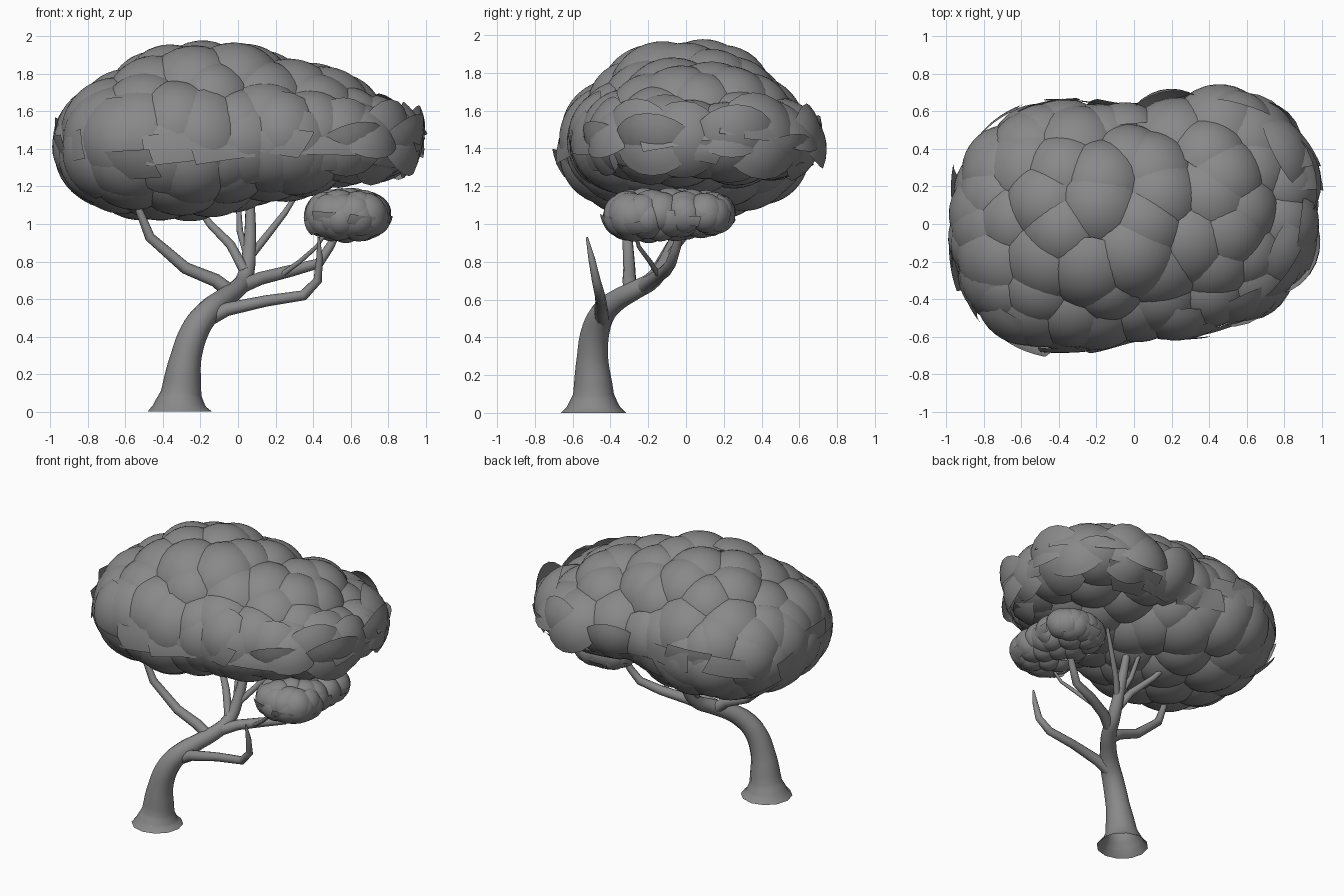
import bpy, bmesh, math, random
from mathutils import Vector

if "Cube" in bpy.data.objects:
    bpy.data.objects.remove(bpy.data.objects["Cube"])

random.seed(4)
GREY = bpy.data.materials.new("dark_grey")
GREY.diffuse_color = (.25, .25, .25, 1)
GREY.use_nodes = True
GREY.node_tree.nodes["Principled BSDF"].inputs["Base Color"].default_value = GREY.diffuse_color


def limb(name, pts, handle='VECTOR', caps=True):
    """Tapered round limb through (x, y, z, radius) points."""
    cu = bpy.data.curves.new(name, 'CURVE')
    cu.dimensions = '3D'
    cu.bevel_depth = 1.0
    cu.bevel_resolution = 4
    cu.resolution_u = 4
    cu.use_fill_caps = caps
    sp = cu.splines.new('BEZIER')
    sp.bezier_points.add(len(pts) - 1)
    for bp, (x, y, z, r) in zip(sp.bezier_points, pts):
        bp.co = (x, y, z)
        bp.radius = r
        bp.handle_left_type = bp.handle_right_type = handle
    for bp in sp.bezier_points[:2]:
        bp.handle_left_type = bp.handle_right_type = 'VECTOR'
    ob = bpy.data.objects.new(name, cu)
    bpy.context.collection.objects.link(ob)
    bpy.ops.object.select_all(action='DESELECT')
    ob.select_set(True)
    bpy.context.view_layer.objects.active = ob
    bpy.ops.object.convert(target='MESH')
    bpy.ops.object.shade_smooth_by_angle(angle=math.radians(50))
    bpy.context.object.data.materials.append(GREY)


def grid(bm, nu, nv, fn, wrap=False):
    """Quad grid from fn(u, v) with u, v in 0..1."""
    vs = [[bm.verts.new(fn(i / nu, j / nv)) for j in range(nv + 1)]
          for i in range(nu if wrap else nu + 1)]
    for i in range(nu):
        for j in range(nv):
            a, b = vs[i], vs[(i + 1) % len(vs)]
            bm.faces.new((a[j], b[j], b[j + 1], a[j + 1]))


def dome(bm, p, n, R, half):
    """Shallow spherical leaf clump whose apex touches p, facing n."""
    m = n.to_track_quat('Z', 'Y').to_matrix()

    def fn(u, v):
        a, t = u * math.tau, half * (0.001 + 0.999 * v)
        d = Vector((math.sin(t) * math.cos(a), math.sin(t) * math.sin(a), math.cos(t) - 1))
        return p + m @ (d * R)
    grid(bm, 20, 6, fn, True)


def foliage(name, lobes, centre, scale, count, R, half, flaps, flap_size):
    """Clumps and flaps laid over a soft union of rounded-box-like lobes."""
    centre = Vector(centre)

    def field(p):
        return -math.log(sum(math.exp(-12 * sum(
            abs((p[i] - c[i]) / r[i]) ** 2.3 for i in range(3)) ** (1 / 2.3))
            for c, r in lobes)) / 12 - 1

    def surf(az, el, s=1.0):
        d = Vector((math.cos(el) * math.cos(az) * scale[0], math.cos(el) * math.sin(az) * scale[1],
                    math.sin(el) * scale[2]))
        lo, hi = 0.0, 2.5
        for _ in range(16):
            mid = (lo + hi) / 2
            if field(centre + d * mid) < 0:
                lo = mid
            else:
                hi = mid
        return centre + d * lo * s

    def normal(p):
        e = .004
        return Vector([field(p + Vector(a) * e) - field(p - Vector(a) * e)
                       for a in ((1, 0, 0), (0, 1, 0), (0, 0, 1))]).normalized()

    bm = bmesh.new()
    # overlapping domed clumps spread evenly
    for i in range(count):
        el = math.asin(1 - 2 * (i + .5) / count)
        p = surf(i * 2.39996 + random.uniform(-.1, .1), el, random.uniform(.985, 1.015))
        dome(bm, p, normal(p), R * random.uniform(.92, 1.15), half)
    # loose curved flaps around the middle
    for i in range(flaps):
        az0 = math.tau * (i + random.random() * .6) / flaps
        el0 = random.uniform(-.5, .15)
        w, h = flap_size * random.uniform(.7, 1.2), flap_size * random.uniform(.6, .9)
        tu, tv = random.uniform(-.07, .07), random.uniform(-.05, .05)
        rot = random.uniform(-.3, .3)

        def fn(u, v):
            a, b = (u - .5) * w, (v - .5) * h
            return surf(az0 + a - b * rot, el0 + b + a * rot,
                        1.0 + tu * (u - .5) + tv * (v - .5))
        grid(bm, 8, 5, fn)
    bmesh.ops.remove_doubles(bm, verts=bm.verts, dist=.0006)
    for f in bm.faces:
        f.smooth = True
    me = bpy.data.meshes.new(name)
    bm.to_mesh(me)
    bm.free()
    me.materials.append(GREY)
    bpy.context.collection.objects.link(bpy.data.objects.new(name, me))


# leaning trunk with flared foot
limb("trunk", [(-.31, -.49, 0, .172), (-.31, -.49, .03, .142), (-.303, -.49, .1, .108),
               (-.275, -.495, .3, .082), (-.22, -.475, .45, .074), (-.15, -.43, .54, .066),
               (-.08, -.36, .6, .056), (-.01, -.27, .65, .05), (.035, -.17, .71, .045),
               (.06, -.08, .86, .036), (.065, 0, 1.1, .025), (.06, .03, 1.25, .015)], 'AUTO', False)
# main branches
limb("low_right_branch", [(-.15, -.44, .5, .042), (-.06, -.45, .545, .036), (.15, -.45, .59, .03),
                          (.35, -.455, .62, .028), (.425, -.475, .7, .024), (.435, -.5, .82, .018),
                          (.43, -.525, .93, .006)])
limb("left_branch", [(-.03, -.29, .63, .04), (-.12, -.3, .7, .036), (-.28, -.3, .765, .032),
                     (-.47, -.31, .93, .027), (-.53, -.32, 1.08, .02)])
limb("right_branch", [(.0, -.24, .66, .04), (.12, -.17, .71, .035), (.28, -.11, .75, .032),
                      (.43, -.08, .79, .028), (.49, -.05, .88, .024), (.56, -.02, 1.02, .015)])
# twigs reaching into the crown
limb("crown_twig_left", [(.035, -.16, .75, .028), (-.04, -.08, .89, .025), (-.15, .02, 1.0, .02),
                         (-.22, .1, 1.1, .014)])
limb("crown_twig_middle", [(.05, -.1, .83, .02), (.01, -.02, .96, .017), (0, .08, 1.15, .012)])
limb("crown_twig_right", [(.06, -.1, .82, .022), (.14, -.02, .92, .02), (.25, .06, 1.06, .016),
                          (.34, .12, 1.2, .01)])
limb("small_twig", [(.22, -.14, .72, .014), (.33, -.19, .8, .013), (.42, -.25, .88, .011),
                    (.5, -.28, 1.0, .007)])

# crown: front-left lobe, back-right lobe, raised middle, right rise, front shoulder
foliage("crown_foliage", [((-.36, -.01, 1.42), (.62, .67, .41)),
                          ((.37, .1, 1.45), (.61, .62, .26)),
                          ((-.16, .01, 1.55), (.58, .5, .44)),
                          ((.3, .08, 1.55), (.44, .48, .32)),
                          ((.16, -.13, 1.45), (.5, .48, .33))],
        (-.02, 0, 1.46), (.95, .68, .47), 108, .265, .95, 22, .34)
# small separate tuft under the right side
foliage("small_tuft", [((.58, -.22, 1.045), (.23, .22, .145)),
                       ((.59, -.08, 1.05), (.2, .2, .14)),
                       ((.59, .05, 1.055), (.23, .21, .13))],
        (.585, -.09, 1.05), (.24, .36, .15), 72, .105, .95, 9, .5)
